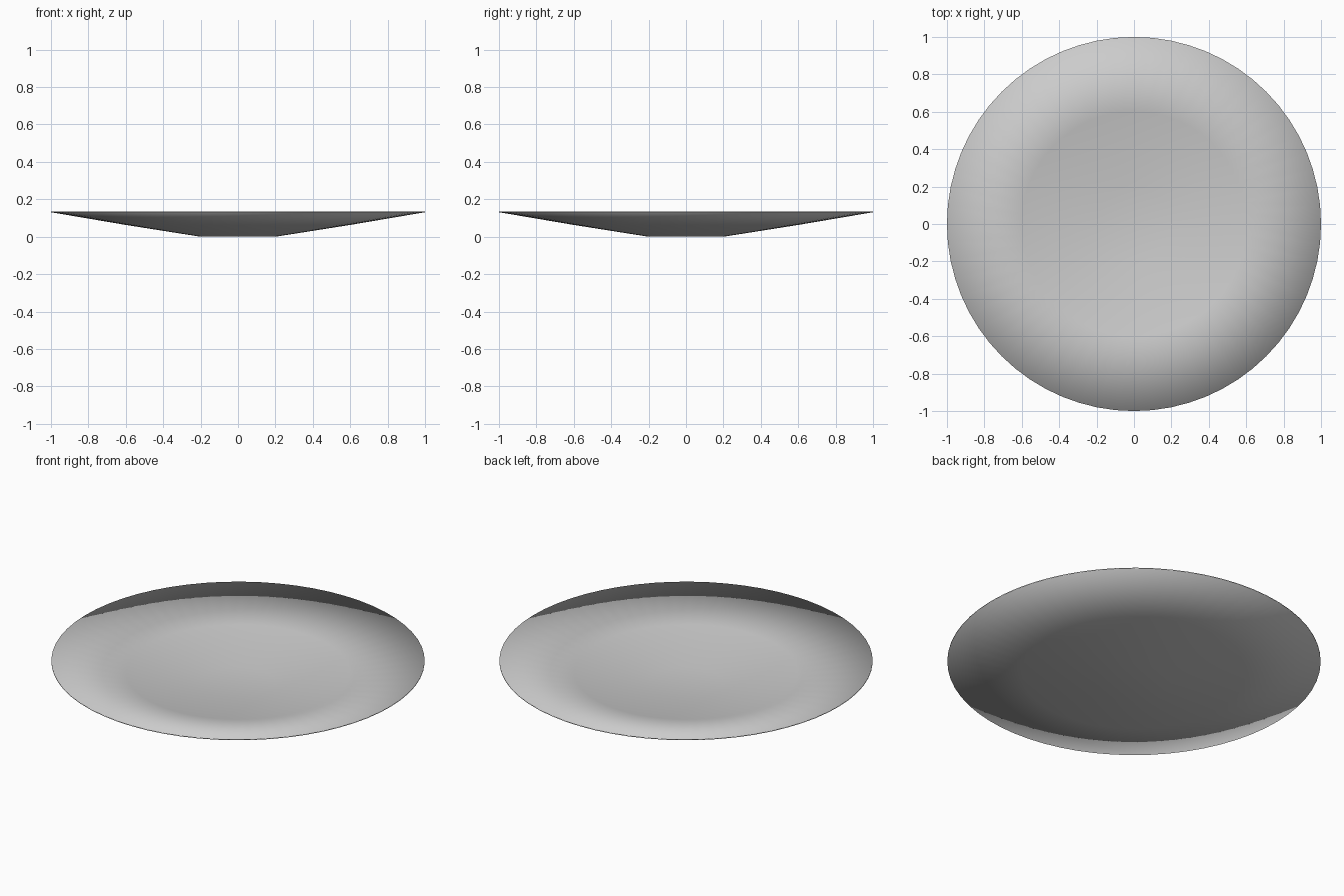
import bpy
import bmesh
from math import cos, sin, tau

if "Cube" in bpy.data.objects:
    bpy.data.objects.remove(bpy.data.objects["Cube"])

SEGMENTS = 64
THICK = 0.005
UNDERSIDE = [(0.2, 0.0), (0.6, 0.063), (1.0, 0.131)]

# Closed section: underside outwards, thin rim, then upper face back inwards
profile = UNDERSIDE + [(r, z + THICK) for r, z in reversed(UNDERSIDE)]

bm = bmesh.new()
rings = [[bm.verts.new((r * cos(tau * i / SEGMENTS), r * sin(tau * i / SEGMENTS), z))
          for i in range(SEGMENTS)] for r, z in profile]
for a, b in zip(rings, rings[1:]):
    for i in range(SEGMENTS):
        j = (i + 1) % SEGMENTS
        bm.faces.new((a[i], a[j], b[j], b[i]))

# Flat centre discs
bm.faces.new(rings[0][::-1])
bm.faces.new(rings[-1])
bmesh.ops.recalc_face_normals(bm, faces=bm.faces)

# The rim is smoothed too, giving the soft rolled look
for f in bm.faces:
    f.smooth = True

mesh = bpy.data.meshes.new("shallow_dish")
bm.to_mesh(mesh)
bm.free()
dish = bpy.data.objects.new("shallow_dish", mesh)
bpy.context.collection.objects.link(dish)
